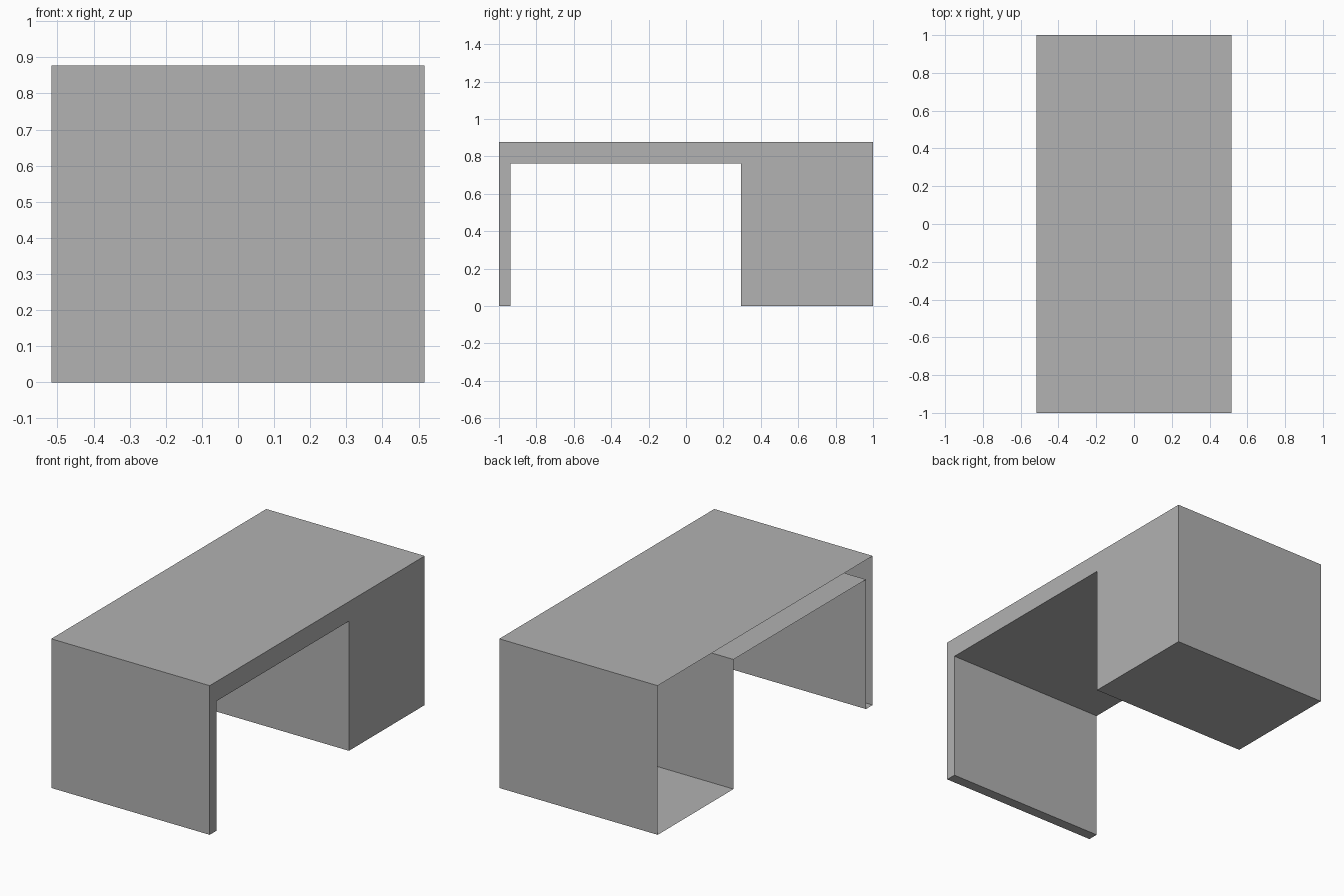
import bpy
import bmesh
from mathutils import Vector

cube = bpy.data.objects.get("Cube")
if cube:
    bpy.data.objects.remove(cube, do_unlink=True)

HALF_WIDTH = 0.516
HEIGHT = 0.878
TOP_UNDERSIDE = 0.763
LEG_INNER = -0.938
CABINET_FRONT = 0.295

grey = bpy.data.materials.new("plain grey")
grey.use_nodes = True
colour = (0.445, 0.445, 0.445, 1)
grey.diffuse_color = colour
grey.node_tree.nodes["Principled BSDF"].inputs["Base Color"].default_value = colour

# Side profile: front leg, long top and cabinet, as (y, z)
profile = [
    (-1, 0), (LEG_INNER, 0), (LEG_INNER, TOP_UNDERSIDE),
    (CABINET_FRONT, TOP_UNDERSIDE), (CABINET_FRONT, 0),
    (1, 0), (1, HEIGHT), (-1, HEIGHT),
]

# Closed side panel, extruded across the width
bm = bmesh.new()
panel = bm.faces.new([bm.verts.new((HALF_WIDTH, y, z)) for y, z in profile])
result = bmesh.ops.extrude_face_region(bm, geom=[panel], use_keep_orig=True)
moved = [v for v in result["geom"] if isinstance(v, bmesh.types.BMVert)]
bmesh.ops.translate(bm, verts=moved, vec=Vector((-2 * HALF_WIDTH, 0, 0)))
bmesh.ops.recalc_face_normals(bm, faces=bm.faces)

# The other side stays open, leaving a thin shell
open_side = [f for f in bm.faces if f.normal.x < -0.9]
bmesh.ops.delete(bm, geom=open_side, context="FACES_ONLY")

mesh = bpy.data.meshes.new("desk_shell")
bm.to_mesh(mesh)
bm.free()
mesh.materials.append(grey)
desk = bpy.data.objects.new("desk_shell", mesh)
bpy.context.collection.objects.link(desk)
